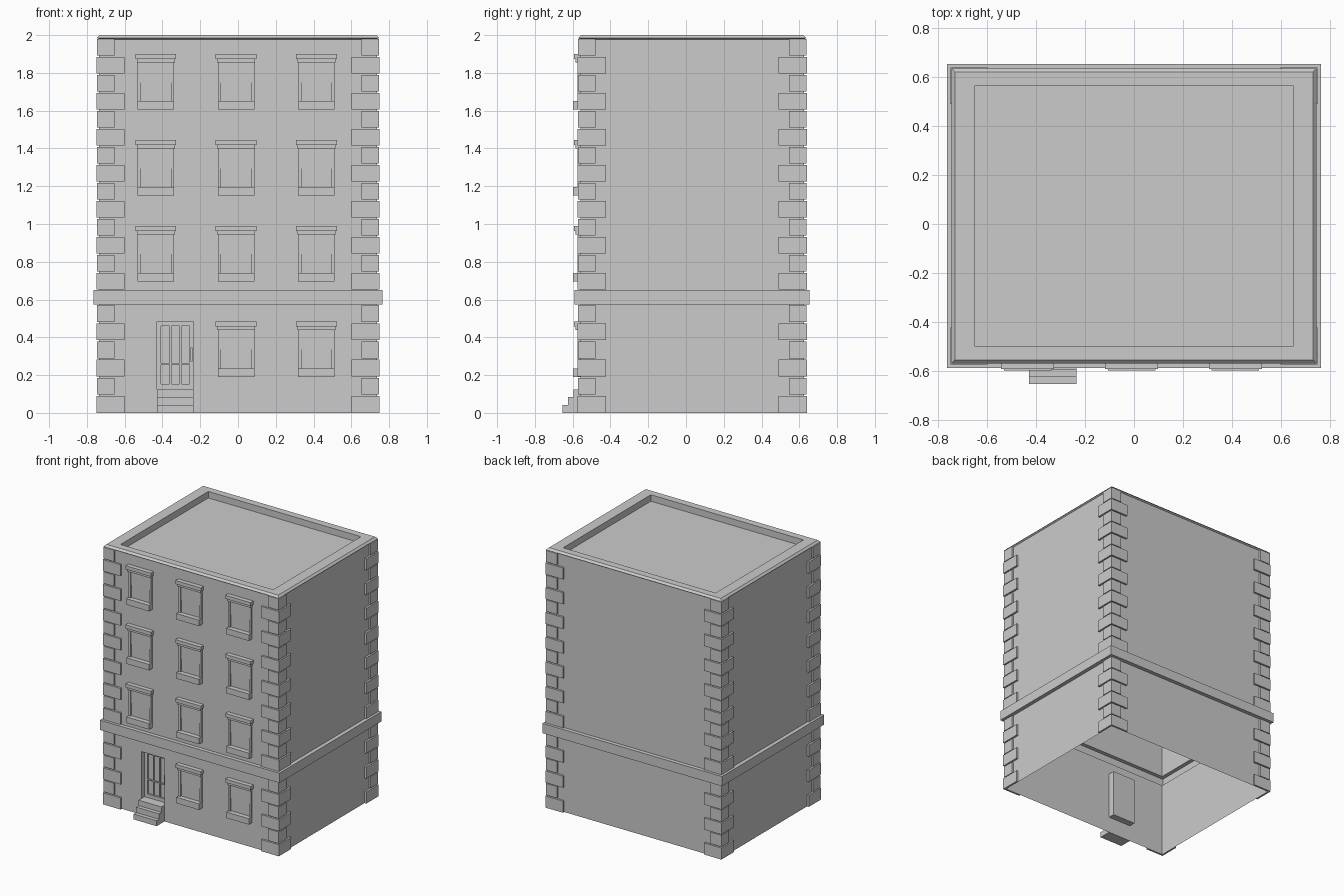
import bpy, bmesh

if "Cube" in bpy.data.objects:
    bpy.data.objects.remove(bpy.data.objects["Cube"])

CY = 0.033                 # depth centre of the block
WX, WY = 0.735, 0.592      # wall half sizes
FY = CY - WY               # front wall plane
DX0, DX1, DZ0, DZ1 = -0.43, -0.235, 0.125, 0.485   # door opening
DY = FY + 0.05             # door plane


def finish(name, bm, recalc=True):
    bmesh.ops.remove_doubles(bm, verts=bm.verts, dist=1e-5) if not recalc else None
    if recalc:
        bmesh.ops.recalc_face_normals(bm, faces=bm.faces)
    me = bpy.data.meshes.new(name)
    bm.to_mesh(me)
    bm.free()
    ob = bpy.data.objects.new(name, me)
    bpy.context.collection.objects.link(ob)
    return ob


def box(bm, x0, x1, y0, y1, z0, z1):
    prism(bm, [(x0, y0), (x1, y0), (x1, y1), (x0, y1)], z0, z1)


def prism(bm, pts, z0, z1):
    lo = [bm.verts.new((x, y, z0)) for x, y in pts]
    hi = [bm.verts.new((x, y, z1)) for x, y in pts]
    bm.faces.new(lo[::-1])
    bm.faces.new(hi)
    for i in range(len(pts)):
        j = (i + 1) % len(pts)
        bm.faces.new((lo[i], lo[j], hi[j], hi[i]))


def quad(bm, *pts):
    bm.faces.new([bm.verts.new(p) for p in pts])


# Shell: open at the bottom, with string course, chamfered parapet, sunken roof
bm = bmesh.new()
profile = [(0, 0), (0, 0.575), (0.03, 0.575), (0.03, 0.65), (0, 0.65), (0, 1.978),
           (0.012, 1.985), (-0.003, 2.0), (-0.085, 2.0), (-0.085, 1.95)]
rings = []
for o, z in profile:
    x, y = WX + o, WY + o
    if o < -0.05:
        y = WY - 0.058
    rings.append([bm.verts.new(p) for p in
                  ((-x, CY - y, z), (x, CY - y, z), (x, CY + y, z), (-x, CY + y, z))])
for k, (a, b) in enumerate(zip(rings, rings[1:])):
    for i in range(4):
        if k == 0 and i == 0:
            continue       # ground-floor front is built around the door
        j = (i + 1) % 4
        bm.faces.new((a[i], a[j], b[j], b[i]))
bm.faces.new(rings[-1])
xs, zs = [-WX, DX0, DX1, WX], [0, DZ0, DZ1, 0.575]
for i in range(3):
    for j in range(3):
        if (i, j) != (1, 1):
            a, b, c, d = xs[i], xs[i + 1], zs[j], zs[j + 1]
            quad(bm, (a, FY, c), (b, FY, c), (b, FY, d), (a, FY, d))
# Door recess
corners = [(DX0, DZ0), (DX1, DZ0), (DX1, DZ1), (DX0, DZ1)]
for i in range(4):
    (xa, za), (xb, zb) = corners[i], corners[(i + 1) % 4]
    quad(bm, (xa, FY, za), (xb, FY, zb), (xb, DY, zb), (xa, DY, za))
quad(bm, *[(x, DY, z) for x, z in corners])
finish("walls_and_roof", bm, recalc=False)

# Corner quoins: alternating long and short L-shaped blocks
bm = bmesh.new()


def quoin_run(z0, pitch, count):
    for k in range(count):
        arm, out = (0.15, 0.015) if k % 2 == 0 else (0.095, 0.012)
        ox, oy = WX + out, WY + out
        ex, ey = WX + 0.015 - arm, WY + 0.015 - arm
        outline = [(ex, WY), (WX, WY), (WX, ey), (ox, ey), (ox, oy), (ex, oy)]
        for sx in (-1, 1):
            for sy in (-1, 1):
                prism(bm, [(sx * x, CY + sy * y) for x, y in outline],
                      z0 + k * pitch + 0.003, z0 + (k + 1) * pitch - 0.004)


quoin_run(0.0 - 0.003, 0.0963, 6)
quoin_run(0.65, 0.0953, 14)
finish("corner_quoins", bm)

# Window: sill, lintel, jambs and two sashes
bm = bmesh.new()
box(bm, -0.097, 0.097, FY - 0.040, FY, 0.0, 0.046)
box(bm, -0.108, 0.108, FY - 0.034, FY, 0.268, 0.295)
box(bm, -0.101, 0.101, FY - 0.025, FY, 0.250, 0.268)
for s in (-1, 1):
    box(bm, *sorted((s * 0.080, s * 0.097)), FY - 0.015, FY, 0.046, 0.250)
box(bm, -0.080, 0.080, FY - 0.003, FY, 0.046, 0.145)
box(bm, -0.080, 0.080, FY - 0.008, FY, 0.145, 0.250)
window = finish("window", bm)
first = True
for z in (0.19, 0.695, 1.15, 1.605):
    for x in (-0.435, -0.01, 0.415):
        if z < 0.5 and x < -0.3:
            continue       # the door takes this bay
        ob = window
        if not first:
            ob = window.copy()
            bpy.context.collection.objects.link(ob)
        first = False
        ob.location = (x, 0, z)

# Door: stiles, rails and glazing bars in front of the panel
bm = bmesh.new()
for a, b, t in ((DX0, -0.407, 0.014), (-0.258, DX1, 0.014),
                (-0.362, -0.353, 0.009), (-0.309, -0.300, 0.009)):
    box(bm, a, b, DY - t, DY, DZ0, DZ1)
for c, d, t in ((DZ0, 0.152, 0.0135), (0.46, DZ1, 0.0135), (0.256, 0.264, 0.008)):
    box(bm, -0.407, -0.258, DY - t, DY, c, d)
finish("door_frame", bm)

# Door handle
bm = bmesh.new()
box(bm, -0.251, -0.241, DY - 0.036, DY - 0.027, 0.272, 0.345)
for z in (0.285, 0.325):
    box(bm, -0.249, -0.243, DY - 0.028, DY - 0.013, z, z + 0.008)
finish("door_handle", bm)

# Entrance steps
bm = bmesh.new()
for k, y in enumerate((-0.655, -0.625, -0.595)):
    box(bm, DX0, DX1, y, FY, k * 0.0417, (k + 1) * 0.0417)
finish("entrance_steps", bm)
